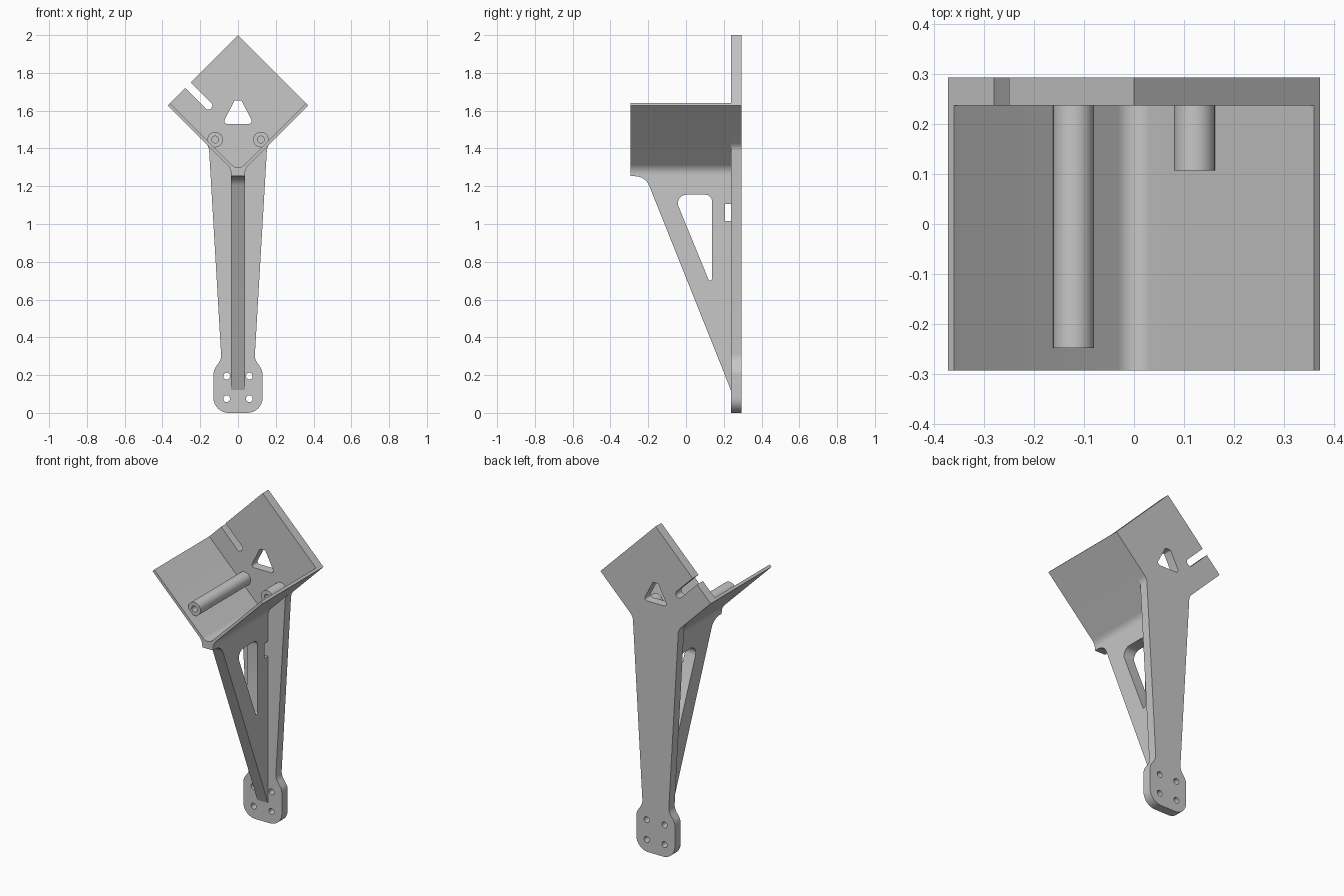
import bpy, bmesh, math
from mathutils import Vector

cube = bpy.data.objects.get("Cube")
if cube:
    bpy.data.objects.remove(cube)

grey = bpy.data.materials.new("plain grey")
grey.use_nodes = True
tone = (0.57, 0.57, 0.57, 1)
grey.diffuse_color = tone
grey.node_tree.nodes["Principled BSDF"].inputs["Base Color"].default_value = tone


def rounded(corners, steps=8):
    """Outline from (u, v, radius) corners, each rounded by an arc."""
    out = []
    n = len(corners)
    for i, (x, z, r) in enumerate(corners):
        p = Vector((x, z))
        if r == 0:
            out.append(p)
            continue
        u = (Vector(corners[i - 1][:2]) - p).normalized()
        v = (Vector(corners[(i + 1) % n][:2]) - p).normalized()
        half = u.angle(v) / 2
        centre = p + (u + v).normalized() * (r / math.sin(half))
        t = r / math.tan(half)
        start = (p + u * t - centre).normalized()
        end = (p + v * t - centre).normalized()
        out += [centre + start.slerp(end, k / steps) * r for k in range(steps + 1)]
    return out


def circle(x, z, r, n=32):
    return [Vector((x + r * math.cos(2 * math.pi * k / n),
                    z + r * math.sin(2 * math.pi * k / n))) for k in range(n)]


def mirrored(half):
    """Full symmetric corner list from the right half; points on x = 0 stay single."""
    return half + [(-x, z, r) for x, z, r in reversed(half) if x > 0]


def prism(name, loops, start, end, axis="y"):
    """Fill the first loop minus the other loops, and extrude along the axis."""
    bm = bmesh.new()
    edges = []
    for loop in loops:
        vs = [bm.verts.new((u, start, v) if axis == "y" else (start, u, v)) for u, v in loop]
        edges += [bm.edges.new((vs[i - 1], vs[i])) for i in range(len(vs))]
    bmesh.ops.triangle_fill(bm, use_beauty=True, edges=edges)
    ext = bmesh.ops.extrude_face_region(bm, geom=bm.faces[:])
    move = (0, end - start, 0) if axis == "y" else (end - start, 0, 0)
    bmesh.ops.translate(bm, vec=move,
                        verts=[g for g in ext["geom"] if isinstance(g, bmesh.types.BMVert)])
    bmesh.ops.recalc_face_normals(bm, faces=bm.faces[:])
    mesh = bpy.data.meshes.new(name)
    bm.to_mesh(mesh)
    bm.free()
    mesh.materials.append(grey)
    ob = bpy.data.objects.new(name, mesh)
    bpy.context.collection.objects.link(ob)
    bpy.ops.object.select_all(action="DESELECT")
    ob.select_set(True)
    bpy.context.view_layer.objects.active = ob
    bpy.ops.object.shade_smooth_by_angle(angle=math.radians(30))


FRONT, FACE, BACK = -0.293, 0.237, 0.293

# Back plate: mounting foot, tapered stem and diamond head with an edge slot
right = [(0.13, 0, 0.08), (0.13, 0.225, 0.07), (0.088, 0.285, 0.07),
         (0.154, 1.41, 0.06), (0.372, 1.628, 0), (0, 2, 0)]
left = [(-x, z, r) for x, z, r in reversed(right[:-1])]
slot = [(-0.25, 1.75, 0), (-0.127, 1.627, 0.0205), (-0.157, 1.597, 0.0205), (-0.28, 1.72, 0)]
outline = rounded(right + slot + left)
window = rounded([(0.082, 1.53, 0.015), (0.018, 1.655, 0.012),
                  (-0.018, 1.655, 0.012), (-0.082, 1.53, 0.015)])
bolts = [circle(sx * 0.06, z, 0.018) for sx in (-1, 1) for z in (0.075, 0.195)]
prism("back_plate", [outline, window] + bolts, FACE, BACK)

# V-shaped tray with a filleted keel
tray = mirrored([(0.036, 1.253, 0), (0.036, 1.292, 0.07), (0.372, 1.628, 0),
                 (0.36, 1.64, 0), (0, 1.28, 0.045)])
prism("tray", [rounded(tray)], FRONT, FACE)

# Triangular rib bracing the tray, with a lightening window and a strap slot
rib = rounded([(FRONT, 1.253, 0), (-0.215, 1.253, 0.08), (0.206, 0.2, 0),
               (FACE, 0.12, 0), (FACE, 1.015, 0), (0.206, 1.015, 0), (0.206, 1.105, 0),
               (FACE, 1.105, 0), (FACE, 1.265, 0), (FRONT, 1.265, 0)])
opening = rounded([(-0.065, 1.155, 0.045), (0.138, 1.155, 0.035), (0.138, 0.66, 0.01)])
prism("rib", [rib, opening], -0.036, 0.036, "x")

# Screw bosses: a hollow tip on a solid body
for side, x, tip in (("right", -0.121, -0.248), ("left", 0.121, 0.107)):
    ring = circle(x, 1.447, 0.041)
    prism(side + "_boss_tip", [ring, circle(x, 1.447, 0.018)], tip, tip + 0.09)
    prism(side + "_boss_body", [ring], tip + 0.09, FACE)
